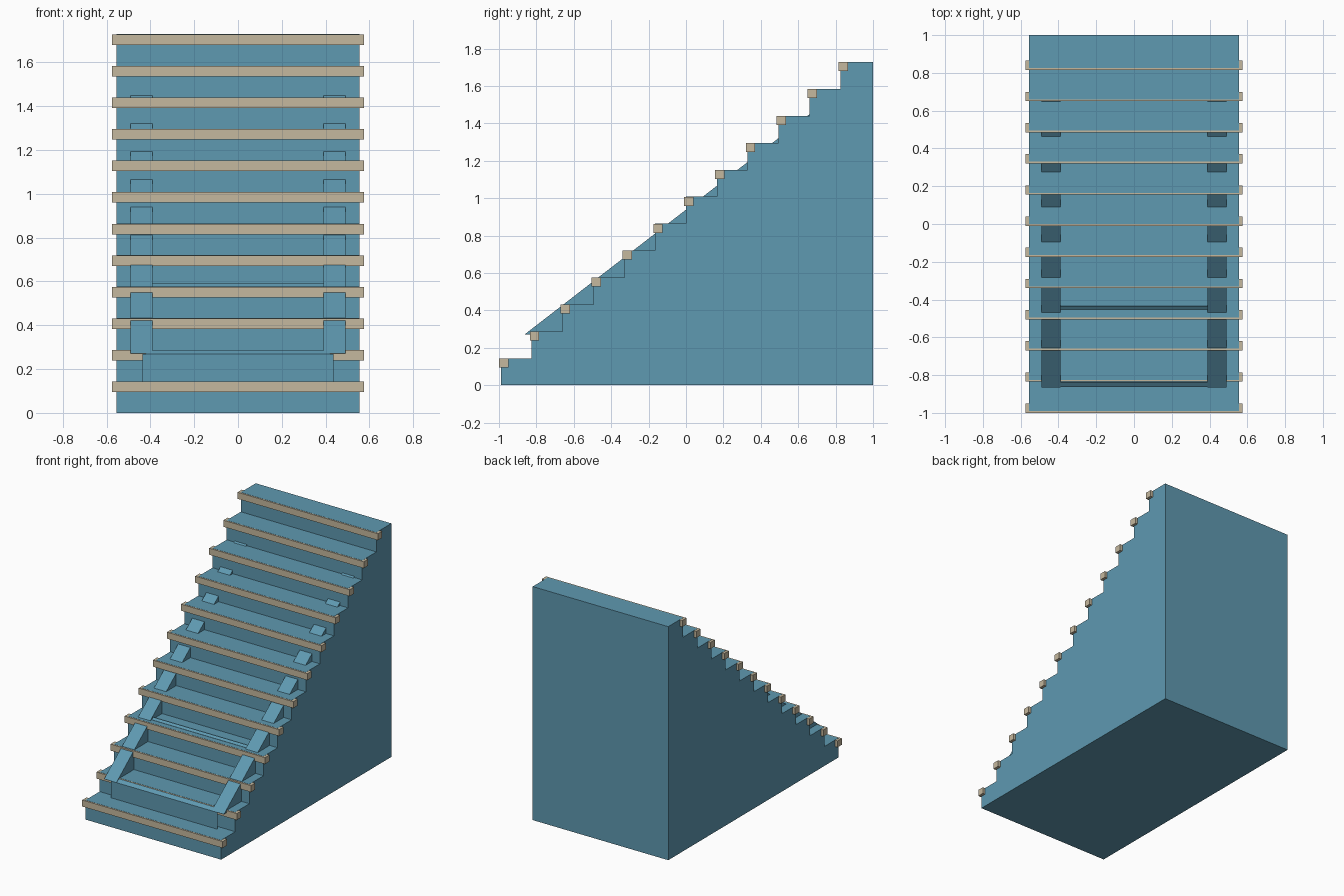
import bpy

old = bpy.data.objects.get("Cube")
if old:
    bpy.data.objects.remove(old, do_unlink=True)

STEPS, RISE, RUN = 12, 0.144, 0.165
FRONT, BACK, HALF = -0.99, 1.0, 0.555
SLOPE = 0.773


def material(name, rgb):
    m = bpy.data.materials.new(name)
    m.use_nodes = True
    m.diffuse_color = (*rgb, 1)
    m.node_tree.nodes["Principled BSDF"].inputs["Base Color"].default_value = (*rgb, 1)
    return m


blue = material("dusty blue", (0.114, 0.319, 0.44))
tan = material("pale tan", (0.558, 0.479, 0.342))


def make(name, verts, faces, mat):
    mesh = bpy.data.meshes.new(name)
    mesh.from_pydata(verts, [], faces)
    mesh.materials.append(mat)
    obj = bpy.data.objects.new(name, mesh)
    bpy.context.collection.objects.link(obj)
    return obj


def prism(name, profile, x0, x1, mat):
    """Extrude a (y, z) profile, listed counter-clockwise seen from +x."""
    n = len(profile)
    verts = [(x, y, z) for x in (x0, x1) for y, z in profile]
    sides = [(i, (i + 1) % n, (i + 1) % n + n, i + n) for i in range(n)]
    caps = [tuple(reversed(range(n))), tuple(range(n, 2 * n))]
    return make(name, verts, [tuple(reversed(s)) for s in sides] + caps, mat)


def sheet(name, path, half, mat):
    """Thin open sheet following a (y, z) path."""
    verts = [(x, y, z) for y, z in path for x in (-half, half)]
    faces = [(2 * i, 2 * i + 1, 2 * i + 3, 2 * i + 2) for i in range(len(path) - 1)]
    return make(name, verts, faces, mat)


# Solid stair body with a stepped outline
outline = [(FRONT, 0), (BACK, 0), (BACK, STEPS * RISE)]
for i in reversed(range(STEPS)):
    y = FRONT + RUN * i
    outline.append((y, RISE * (i + 1)))
    if i:
        outline.append((y, RISE * i))
prism("stair_body", outline, -HALF, HALF, blue)

# Nosing strip on the front edge of each tread
for i in range(STEPS):
    y, top = FRONT - 0.01 + RUN * i, RISE * (i + 1) - 0.001
    prism(f"nosing_{i + 1}",
          [(y, top - 0.048), (y + 0.05, top - 0.048), (y + 0.05, top), (y, top)],
          -0.575, 0.575, tan)

# Two sloping stringers running up through the steps
low_y, low_z, high_y = -0.865, 0.27, 0.7
high_z = low_z + SLOPE * (high_y - low_y)
for name, side in (("left_stringer", 1), ("right_stringer", -1)):
    xs = sorted((0.39 * side, 0.49 * side))
    prism(name, [(low_y, low_z), (high_y, low_z), (high_y, high_z)], *xs, blue)

# Kick panel between the stringer feet, with a sloping lip
sheet("kick_panel", [(-0.862, RISE), (-0.862, 0.268)], 0.435, blue)
sheet("kick_panel_lip", [(-0.862, 0.268), (-0.836, 0.287)], 0.42, blue)

# Small sloping cross bar higher up
prism("cross_bar", [(-0.452, 0.57), (-0.435, 0.57), (-0.435, 0.59), (-0.452, 0.577)],
      -0.39, 0.39, blue)
